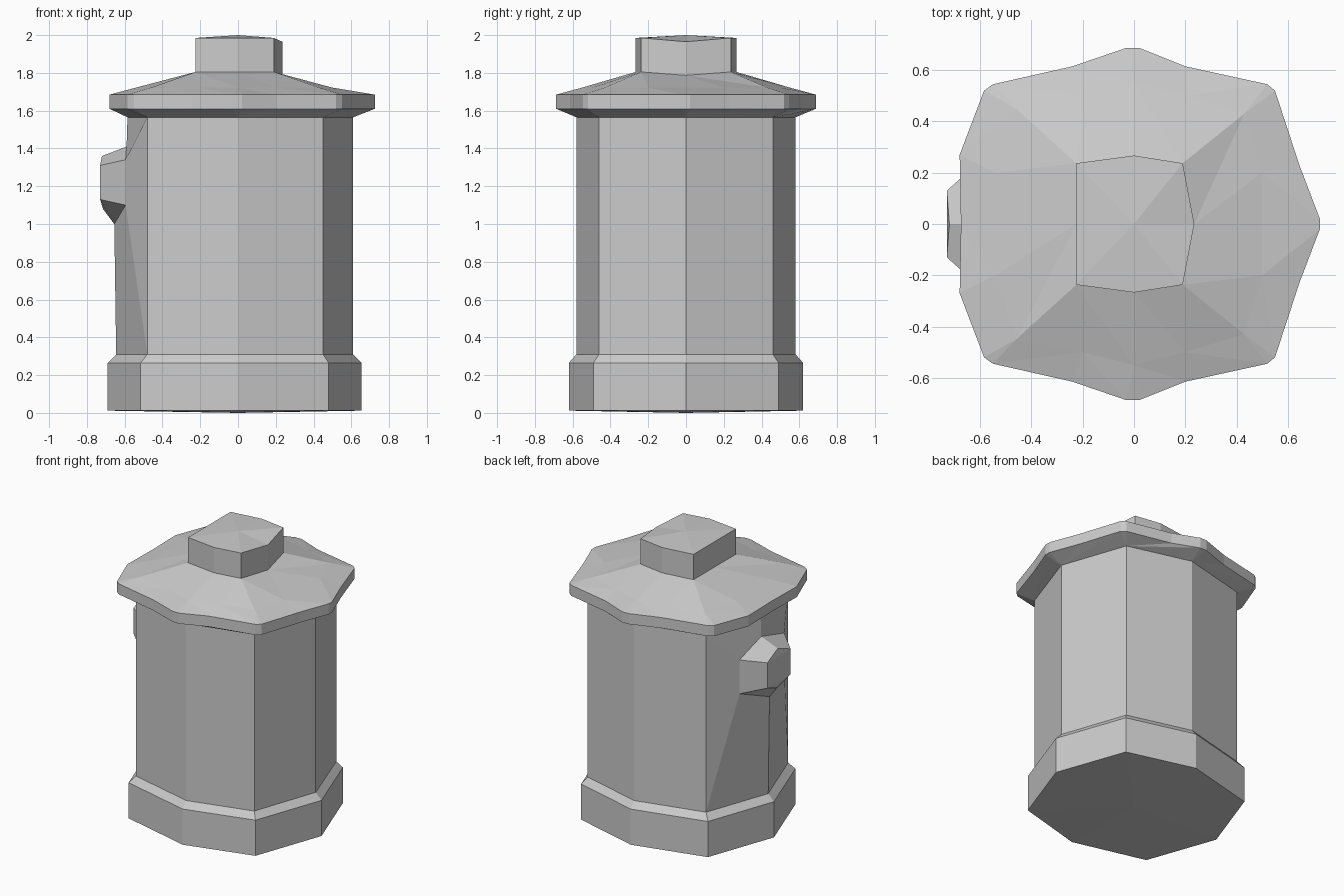
import bpy, bmesh, math

if "Cube" in bpy.data.objects:
    bpy.data.objects.remove(bpy.data.objects["Cube"], do_unlink=True)

grey = bpy.data.materials.new("plain grey")
grey.use_nodes = True
grey.diffuse_color = (0.6, 0.6, 0.6, 1)
grey.node_tree.nodes["Principled BSDF"].inputs["Base Color"].default_value = (0.6, 0.6, 0.6, 1)


def outline(half):
    """Close a half outline (y >= 0, from +x round to -x) by mirroring it across y."""
    return half + [(x, -y) for x, y in reversed(half) if y > 0]


def ring(bm, points, z):
    return [bm.verts.new((x, y, z)) for x, y in points]


def angle(v):
    return math.atan2(v.co.y, v.co.x) % math.tau


def stitch(bm, low, high):
    """Join two rings, with equal or unequal counts, in order of angle."""
    n, m = len(low), len(high)
    if n == m:
        for i in range(n):
            j = (i + 1) % n
            bm.faces.new((low[i], low[j], high[j], high[i]))
        return
    low, high = sorted(low, key=angle), sorted(high, key=angle)
    i = j = 0
    while i < n or j < m:
        a = angle(low[(i + 1) % n]) + math.tau * ((i + 1) // n)
        b = angle(high[(j + 1) % m]) + math.tau * ((j + 1) // m)
        if j == m or (i < n and a <= b):
            bm.faces.new((low[i % n], low[(i + 1) % n], high[j % m]))
            i += 1
        else:
            bm.faces.new((low[i % n], high[(j + 1) % m], high[j % m]))
            j += 1


def fan(bm, loop, tip):
    tip = bm.verts.new(tip)
    for a, b in zip(loop, loop[1:] + loop[:1]):
        bm.faces.new((a, b, tip))


def finish(bm, name):
    bmesh.ops.recalc_face_normals(bm, faces=bm.faces)
    mesh = bpy.data.meshes.new(name)
    bm.to_mesh(mesh)
    bm.free()
    mesh.materials.append(grey)
    obj = bpy.data.objects.new(name, mesh)
    bpy.context.collection.objects.link(obj)
    return obj


base_plan = outline([(0.655, 0), (0.48, 0.49), (0, 0.62), (-0.515, 0.49), (-0.69, 0)])
foot_plan = outline([(0.61, 0), (0.45, 0.46), (0, 0.58), (-0.48, 0.46), (-0.645, 0)])
neck_plan = outline([(0.61, 0), (0.45, 0.46), (0, 0.58), (-0.48, 0.46), (-0.585, 0)])
rim_plan = outline([(0.725, 0.02), (0.645, 0.23), (0.55, 0.52), (0.52, 0.545),
                    (0.2, 0.615), (0.02, 0.687), (-0.03, 0.687), (-0.24, 0.615),
                    (-0.55, 0.545), (-0.585, 0.52), (-0.68, 0.27), (-0.675, 0)])
slope_plan = outline([(0.5, 0.2), (0.43, 0.43), (0.2, 0.5), (0, 0.55),
                      (-0.2, 0.5), (-0.46, 0.45), (-0.54, 0.2)])
handle_plan = outline([(0.235, 0), (0.19, 0.237), (0, 0.267), (-0.225, 0.237), (-0.225, 0)])

# Plinth with a bevelled shoulder
bm = bmesh.new()
levels = [ring(bm, base_plan, 0.012), ring(bm, base_plan, 0.265), ring(bm, foot_plan, 0.31)]
for low, high in zip(levels, levels[1:]):
    stitch(bm, low, high)
fan(bm, levels[0], (0, 0, 0))
bm.faces.new(levels[-1])
finish(bm, "base")

# Knob outlines on the -x side: where it meets the wall, and its outer face
knob_root = [(-0.59, 0, 1.41), (-0.595, 0.25, 1.34), (-0.595, 0.25, 1.10),
             (-0.655, 0, 1.0), (-0.595, -0.25, 1.10), (-0.595, -0.25, 1.34)]
knob_face = [(-0.72, 0, 1.36), (-0.73, 0.13, 1.31), (-0.73, 0.13, 1.13),
             (-0.715, 0, 1.08), (-0.73, -0.13, 1.13), (-0.73, -0.13, 1.31)]

# Eight-sided body, its -x wall shaped around the knob
bm = bmesh.new()
foot, neck = ring(bm, foot_plan, 0.31), ring(bm, neck_plan, 1.565)
for i in (0, 1, 2, 5, 6, 7):
    j = (i + 1) % 8
    bm.faces.new((foot[i], foot[j], neck[j], neck[i]))
root = [bm.verts.new(p) for p in knob_root]
for corner, upper, lower in ((3, 1, 2), (5, 5, 4)):
    bm.faces.new((foot[corner], foot[4], root[3], root[lower]))
    bm.faces.new((foot[corner], root[lower], neck[corner]))
    bm.faces.new((root[lower], root[upper], neck[corner]))
    bm.faces.new((neck[corner], root[upper], root[0], neck[4]))
bm.faces.new(foot)
bm.faces.new(neck)
finish(bm, "body")

# Tapered six-sided knob
bm = bmesh.new()
inner = [bm.verts.new(p) for p in knob_root]
outer = [bm.verts.new(p) for p in knob_face]
stitch(bm, inner, outer)
bm.faces.new((outer[0], outer[1], outer[5]))
bm.faces.new((outer[1], outer[2], outer[4], outer[5]))
bm.faces.new((outer[2], outer[3], outer[4]))
bm.faces.new(inner)
finish(bm, "side_knob")

# Lid: sloped underside, upright rim, faceted top
bm = bmesh.new()
levels = [ring(bm, neck_plan, 1.565), ring(bm, rim_plan, 1.61), ring(bm, rim_plan, 1.685),
          ring(bm, slope_plan, 1.722), ring(bm, handle_plan, 1.805)]
levels[-1][0].co.z = 1.787
for low, high in zip(levels, levels[1:]):
    stitch(bm, low, high)
bm.faces.new(levels[0])
bm.faces.new(levels[-1])
finish(bm, "lid")

# Block handle with a slightly peaked top
bm = bmesh.new()
low, high = ring(bm, handle_plan, 1.78), ring(bm, handle_plan, 1.985)
high[0].co.z = 1.965
stitch(bm, low, high)
fan(bm, high, (0, 0, 2.0))
bm.faces.new(low)
finish(bm, "lid_handle")
